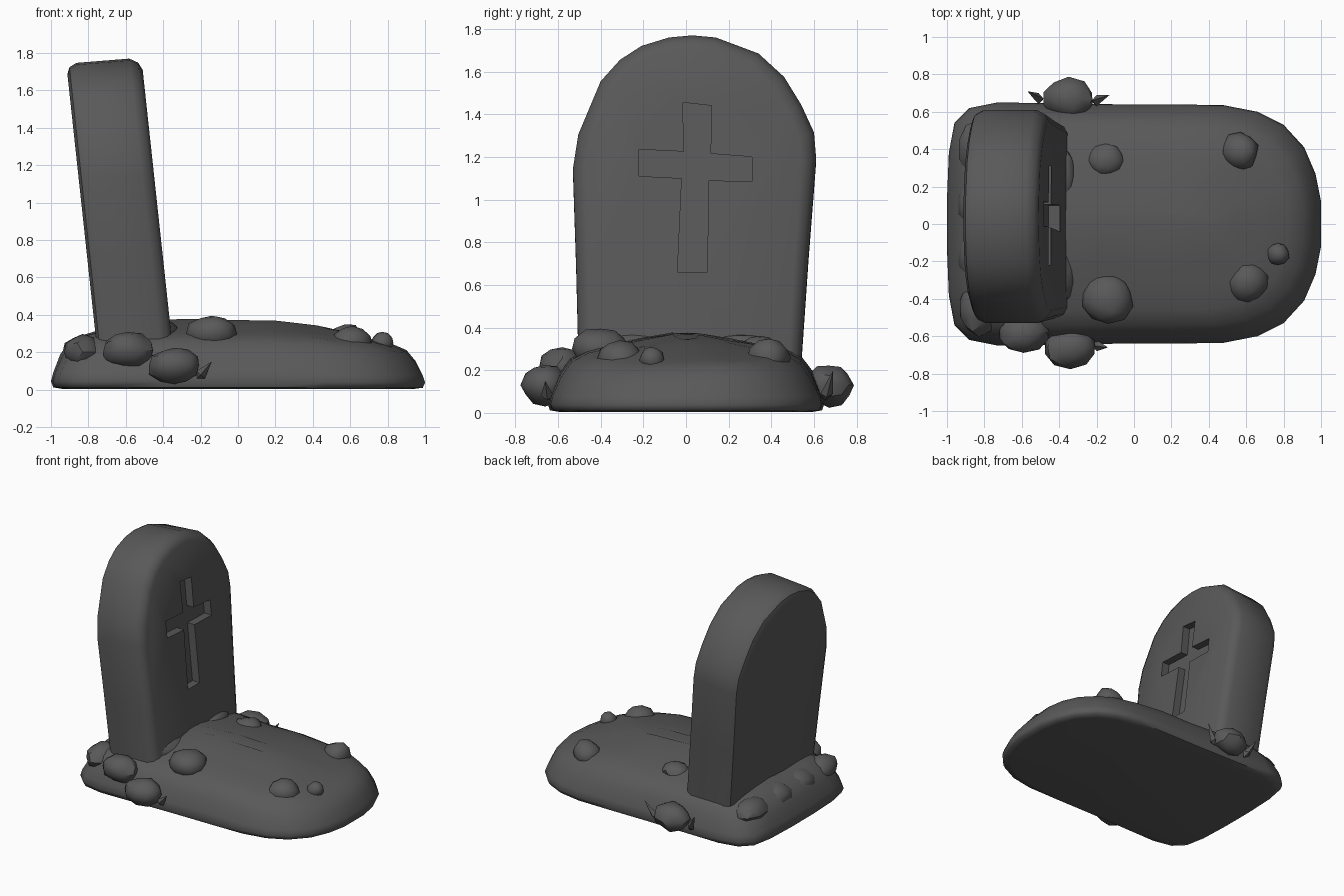
import bpy, bmesh, math, random
from mathutils import Vector, noise

if "Cube" in bpy.data.objects:
    bpy.data.objects.remove(bpy.data.objects["Cube"])

random.seed(4)
stone = bpy.data.materials.new("dark_grey_stone")
stone.diffuse_color = (0.1, 0.1, 0.1, 1)
stone.use_nodes = True
stone.node_tree.nodes["Principled BSDF"].inputs["Base Color"].default_value = stone.diffuse_color


def finish(bm, name, angle=40):
    bmesh.ops.recalc_face_normals(bm, faces=bm.faces)
    me = bpy.data.meshes.new(name)
    bm.to_mesh(me)
    bm.free()
    ob = bpy.data.objects.new(name, me)
    bpy.context.collection.objects.link(ob)
    me.materials.append(stone)
    smooth(ob, angle)
    return ob


def smooth(ob, angle):
    bpy.ops.object.select_all(action='DESELECT')
    ob.select_set(True)
    bpy.context.view_layer.objects.active = ob
    bpy.ops.object.shade_smooth_by_angle(angle=math.radians(angle))


def loft(rings):
    bm = bmesh.new()
    vs = [[bm.verts.new(p) for p in r] for r in rings]
    n = len(vs[0])
    for a, b in zip(vs, vs[1:]):
        for i in range(n):
            j = (i + 1) % n
            bm.faces.new((a[i], a[j], b[j], b[i]))
    bm.faces.new(vs[0])
    bm.faces.new(vs[-1])
    return bm


# earth mound: rounded plan outline, stacked inset rings
half = [(1, 0.12), (0.97, 0.27), (0.91, 0.41), (0.8, 0.53), (0.66, 0.6), (0.48, 0.635), (0.2, 0.64),
        (-0.1, 0.64), (-0.4, 0.645), (-0.73, 0.65), (-0.88, 0.62), (-0.96, 0.54), (-0.99, 0.38), (-1, 0.13)]
plan = half + [(x, -y) for x, y in reversed(half)]


def ground(d, z):
    ring = []
    for x, y in plan:
        px, py = x * (1 - d), y * (1 - d / 0.64)
        h = z * (1 - 0.17 * min(1, max(0, (px - 0.2) / 0.6)))
        if z > 0.1:
            h += 0.02 * noise.noise(Vector((px * 4, py * 4, 1)))
        ring.append((px, py, h))
    return ring


mound = loft([ground(d, z) for d, z in ((0.06, 0.004), (0.012, 0.012), (0, 0.045), (0.012, 0.09), (0.05, 0.18),
                                        (0.1, 0.25), (0.18, 0.29), (0.3, 0.32), (0.44, 0.35), (0.58, 0.37))])
finish(mound, "grave_mound", 60)

# leaning headstone: arched outline in y,z, chamfered front and back
arch = [(-0.5, 0.1), (-0.515, 0.7), (-0.53, 1.15), (-0.505, 1.31), (-0.4, 1.56), (-0.31, 1.66), (-0.21, 1.725),
        (-0.08, 1.765), (0.03, 1.775), (0.14, 1.765), (0.34, 1.69), (0.46, 1.58), (0.54, 1.45), (0.6, 1.32),
        (0.61, 1.2), (0.575, 0.75), (0.53, 0.1)]


def front_x(z):
    return -0.325 - 0.108 * z


def slab(t, d):
    ring = []
    for y, z in arch:
        y = 0.03 + (y - 0.03) * (1 - d / 0.57)
        z = z - d * max(0, (z - 0.9) / 0.87) - 0.08 * t
        ring.append((front_x(z) - t, y, z))
    return ring


head = finish(loft([slab(*r) for r in ((0, 0.065), (0.02, 0.025), (0.065, 0),
                                       (0.35, 0), (0.39, 0.02), (0.405, 0.055))]), "headstone")

# carved cross: a prism cut into the front face
cross = [(-0.04, 0.66), (0.1, 0.66), (0.105, 1.09), (0.31, 1.085), (0.31, 1.2), (0.115, 1.215),
         (0.12, 1.44), (-0.015, 1.455), (-0.01, 1.225), (-0.22, 1.235), (-0.22, 1.11), (-0.02, 1.1)]
cutter = finish(loft([[(front_x(z) + o, y, z) for y, z in cross] for o in (-0.06, 0.1)]), "cross_cutter")
cutter.hide_render = True
mod = head.modifiers.new("carving", 'BOOLEAN')
mod.operation = 'DIFFERENCE'
mod.solver = 'EXACT'
mod.object = cutter
bpy.context.view_layer.objects.active = head
bpy.ops.object.modifier_apply(modifier=mod.name)
bpy.data.objects.remove(cutter)
smooth(head, 40)


# rocks: flattened, jittered low-poly spheres
def rock(c, r, name):
    bm = bmesh.new()
    bmesh.ops.create_icosphere(bm, subdivisions=2, radius=1)
    shift = Vector(c) * 9
    for v in bm.verts:
        k = 1 + 0.16 * noise.noise(v.co * 1.3 + shift)
        v.co = Vector([c[i] + v.co[i] * r[i] * k for i in range(3)])
    finish(bm, name, 35)


rocks = [((-0.59, -0.58, 0.21), (0.14, 0.11, 0.1)), ((-0.34, -0.66, 0.13), (0.14, 0.11, 0.1)),
         ((-0.35, 0.67, 0.13), (0.14, 0.11, 0.1)), ((-0.14, -0.4, 0.3), (0.14, 0.13, 0.1)),
         ((-0.15, 0.34, 0.3), (0.1, 0.09, 0.06)), ((0.57, 0.39, 0.26), (0.1, 0.1, 0.09)),
         ((0.61, -0.31, 0.25), (0.11, 0.11, 0.09)), ((0.77, -0.16, 0.25), (0.06, 0.06, 0.06))]
for i, (c, r) in enumerate(rocks):
    rock(c, r, f"rock_{i + 1}")
# soft lumps of soil behind the headstone
for i, y in enumerate((-0.45, -0.17, 0.1, 0.4)):
    rock((-0.83, y, 0.2), (0.11, 0.15, 0.09), f"soil_lump_{i + 1}")
# soil heaped against the headstone front
for i, y in enumerate((-0.25, 0.0, 0.25)):
    rock((-0.38, y, 0.3), (0.07, 0.16, 0.07), f"heaped_soil_{i + 1}")


# small pointed shards beside the side rocks
def shard(base, tip, name):
    bm = bmesh.new()
    a, b = Vector(base), Vector(tip)
    u = (b - a).cross(Vector((0, 1, 0))).normalized() * 0.03
    w = Vector((0, 0.03, 0))
    q = [bm.verts.new(p) for p in (a + u, a + w, a - u, a - w)]
    t, s = bm.verts.new(b), bm.verts.new(a - (b - a) * 0.3)
    for i in range(4):
        bm.faces.new((q[i], q[(i + 1) % 4], t))
        bm.faces.new((q[(i + 1) % 4], q[i], s))
    finish(bm, name, 30)


shard((-0.2, -0.65, 0.08), (-0.14, -0.66, 0.15), "shard_front")
shard((-0.2, 0.66, 0.09), (-0.13, 0.69, 0.2), "shard_back_1")
shard((-0.51, 0.67, 0.09), (-0.57, 0.71, 0.2), "shard_back_2")
